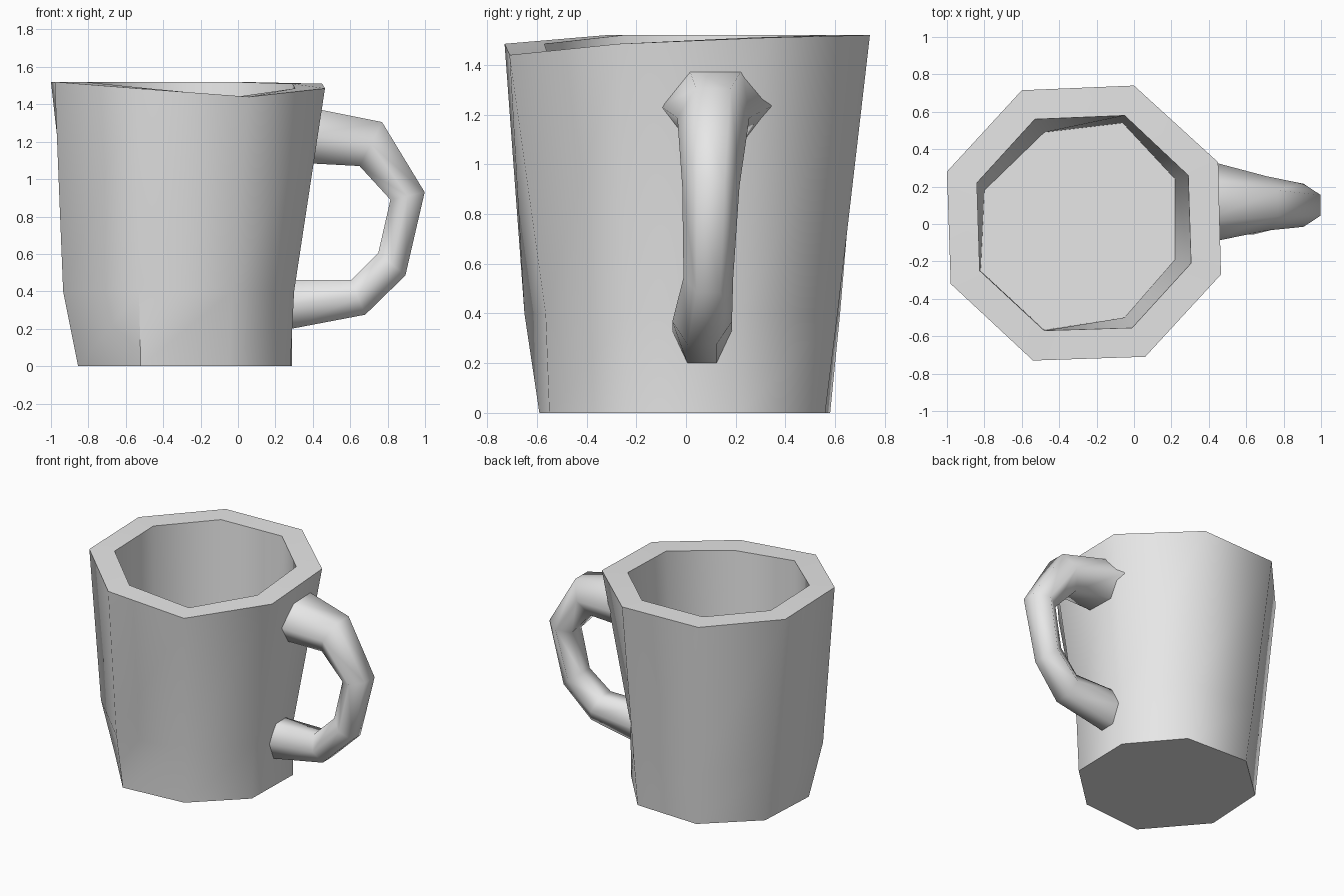
import bpy, bmesh
from math import radians

cube = bpy.data.objects.get("Cube")
if cube:
    bpy.data.objects.remove(cube, do_unlink=True)

grey = bpy.data.materials.new("light_grey")
grey.use_nodes = True
colour = (0.8, 0.8, 0.8, 1)
grey.diffuse_color = colour
grey.node_tree.nodes["Principled BSDF"].inputs["Base Color"].default_value = colour


def loft(name, rings, smooth_angle):
    """Skin a list of equal-length rings and cap both ends."""
    bm = bmesh.new()
    loops = [[bm.verts.new(p) for p in ring] for ring in rings]
    for a, b in zip(loops, loops[1:]):
        n = len(a)
        for i in range(n):
            j = (i + 1) % n
            bm.faces.new((a[i], a[j], b[j], b[i]))
    bm.faces.new(loops[0])
    bm.faces.new(loops[-1])
    bmesh.ops.recalc_face_normals(bm, faces=bm.faces)
    mesh = bpy.data.meshes.new(name)
    bm.to_mesh(mesh)
    bm.free()
    mesh.materials.append(grey)
    obj = bpy.data.objects.new(name, mesh)
    bpy.context.collection.objects.link(obj)
    bpy.ops.object.select_all(action='DESELECT')
    obj.select_set(True)
    bpy.context.view_layer.objects.active = obj
    bpy.ops.object.shade_smooth_by_angle(angle=radians(smooth_angle))
    return obj


def level(points, z):
    return [(x, y, z) for x, y in points]


# Uneven eight-sided cup: foot, low bend, tilted rim, inner rim, floor
foot = [(-.05, -.55), (.28, -.24), (.29, .22), (0, .56),
        (-.49, .58), (-.83, .27), (-.855, -.2), (-.52, -.59)]
bend = [(-.03, -.565), (.3, -.24), (.29, .23), (0, .61),
        (-.52, .62), (-.875, .27), (-.935, -.25), (-.53, -.65)]
rim = [(.06, -.71), (.465, -.27), (.45, .33), (0, .74),
       (-.6, .715), (-1, .28), (-.98, -.32), (-.54, -.73)]
mouth = [(-.01, -.555), (.305, -.21), (.29, .26), (-.05, .58),
         (-.53, .56), (-.84, .22), (-.825, -.25), (-.48, -.57)]
floor = [(-.05, -.5), (.22, -.19), (.22, .24), (-.06, .54),
         (-.48, .49), (-.8, .18), (-.82, -.25), (-.48, -.565)]
rim_heights = [1.44, 1.485, 1.51, 1.52, 1.52, 1.52, 1.52, 1.485]


def tilted(points):
    return [(x, y, z) for (x, y), z in zip(points, rim_heights)]


loft("cup", [level(foot, 0), level(bend, .4), tilted(rim),
             tilted(mouth), level(floor, .13)], 50)


# Six-sided handle: outer x z, inner x z, centre y, half width
stations = [
    (.37, 1.385, .37, 1.085, .12, .225),
    (.77, 1.305, .65, 1.07, .11, .145),
    (.998, .93, .815, .89, .1, .115),
    (.895, .485, .75, .605, .09, .1),
    (.68, .275, .605, .46, .065, .12),
    (.26, .195, .26, .46, .065, .12),
]


def hexagon(ox, oz, ix, iz, y, w):
    mx, mz, flat = (ox + ix) / 2, (oz + iz) / 2, w * .48
    return [(ox, y - flat, oz), (ox, y + flat, oz), (mx, y + w, mz),
            (ix, y + flat, iz), (ix, y - flat, iz), (mx, y - w, mz)]


loft("handle", [hexagon(*s) for s in stations], 75)
